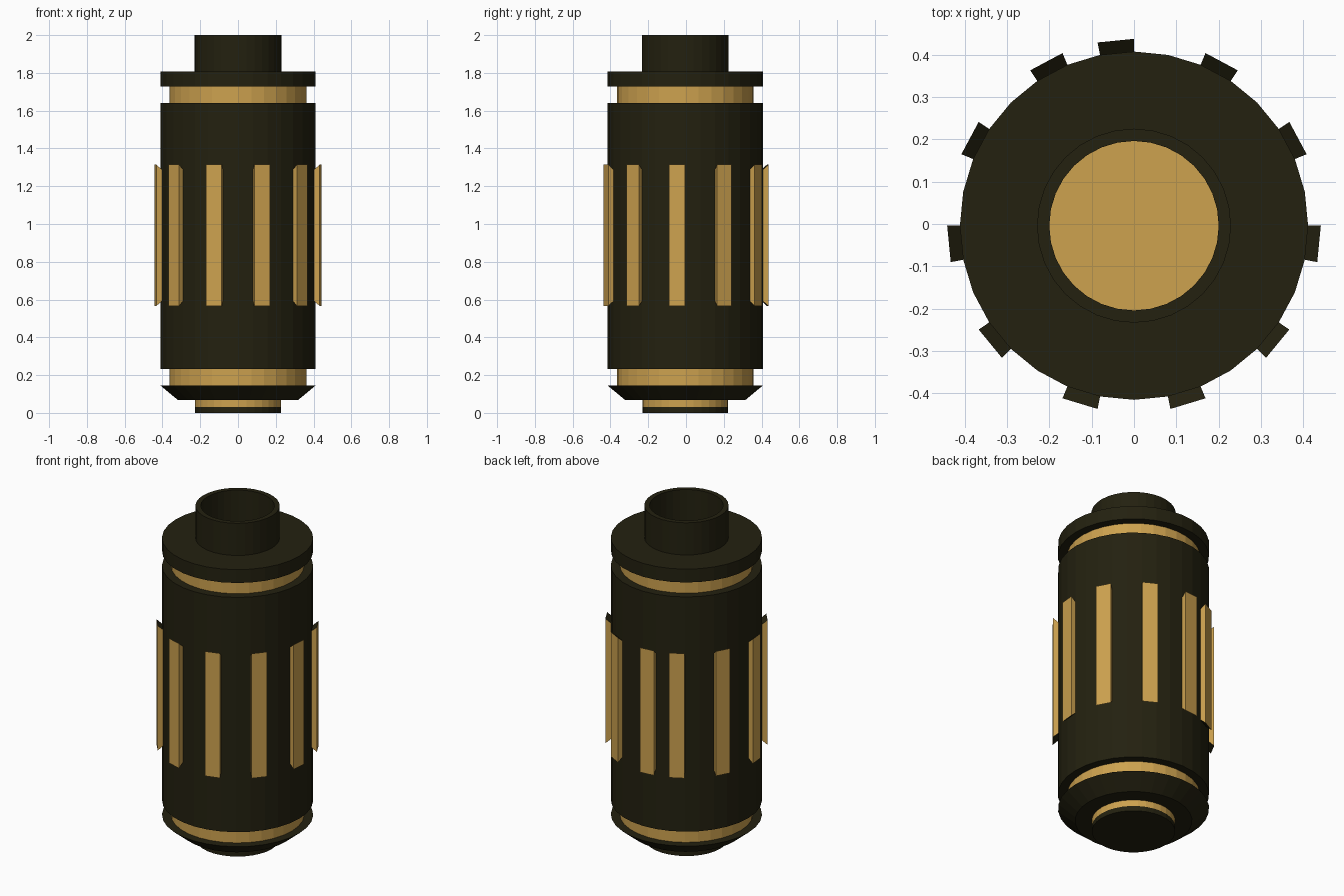
import bpy, bmesh, math

if "Cube" in bpy.data.objects:
    bpy.data.objects.remove(bpy.data.objects["Cube"])

SIDES = 32
CY = -0.004          # axis offset that centres the uneven rib ring


def material(name, rgb):
    m = bpy.data.materials.new(name)
    m.diffuse_color = (*rgb, 1)
    m.use_nodes = True
    m.node_tree.nodes["Principled BSDF"].inputs["Base Color"].default_value = m.diffuse_color
    return m


DARK = material("dark olive", (0.017, 0.015, 0.005))
GOLD = material("brass gold", (0.61, 0.36, 0.078))


def point(r, k, z):
    a = 2 * math.pi * k / SIDES
    return (r * math.cos(a), CY + r * math.sin(a), z)


def finish(name, bm):
    bmesh.ops.recalc_face_normals(bm, faces=bm.faces)
    me = bpy.data.meshes.new(name)
    bm.to_mesh(me)
    bm.free()
    me.materials.append(DARK)
    me.materials.append(GOLD)
    ob = bpy.data.objects.new(name, me)
    bpy.context.collection.objects.link(ob)


def lathe(name, profile):
    """Turn (radius, z, colour of the band above) rows into a capped solid."""
    bm = bmesh.new()
    rings = [[bm.verts.new(point(r, k, z)) for k in range(SIDES)]
             for r, z, _ in profile]
    for i in range(len(rings) - 1):
        for k in range(SIDES):
            n = (k + 1) % SIDES
            f = bm.faces.new((rings[i][k], rings[i][n],
                              rings[i + 1][n], rings[i + 1][k]))
            f.material_index = profile[i][2]
    bm.faces.new(rings[0])                               # dark base
    bm.faces.new(rings[-1]).material_index = profile[-1][2]  # bore floor
    finish(name, bm)


# Turned canister: foot, chamfered flange, grooves, barrel, lid and hollow neck
lathe("canister_body", [
    (0.227, 0.00, 0), (0.227, 0.03, 1), (0.227, 0.068, 0),
    (0.318, 0.068, 0), (0.411, 0.145, 0), (0.362, 0.145, 1),
    (0.362, 0.232, 0), (0.411, 0.232, 0), (0.411, 1.64, 0),
    (0.362, 1.64, 1), (0.362, 1.727, 0), (0.411, 1.727, 0),
    (0.411, 1.807, 0), (0.229, 1.807, 0), (0.229, 2.00, 0),
    (0.20, 2.00, 0), (0.20, 1.78, 1)])

# Raised grip ribs, flaring outward from every third facet of the barrel
bm = bmesh.new()
for k in (2, 5, 8, 10, 13, 16, 19, 22, 25, 28, 31):
    inner, outer = [[bm.verts.new(point(r, k + dk, 0.94 + dz))
                     for dk, dz in ((0, -h), (1, -h), (1, h), (0, h))]
                    for r, h in ((0.411, 0.348), (0.441, 0.374))]
    bm.faces.new(outer).material_index = 1
    bm.faces.new(inner[::-1])
    for i in range(4):
        j = (i + 1) % 4
        f = bm.faces.new((inner[i], inner[j], outer[j], outer[i]))
        f.material_index = i % 2        # long sides gold, ends dark
finish("grip_ribs", bm)
